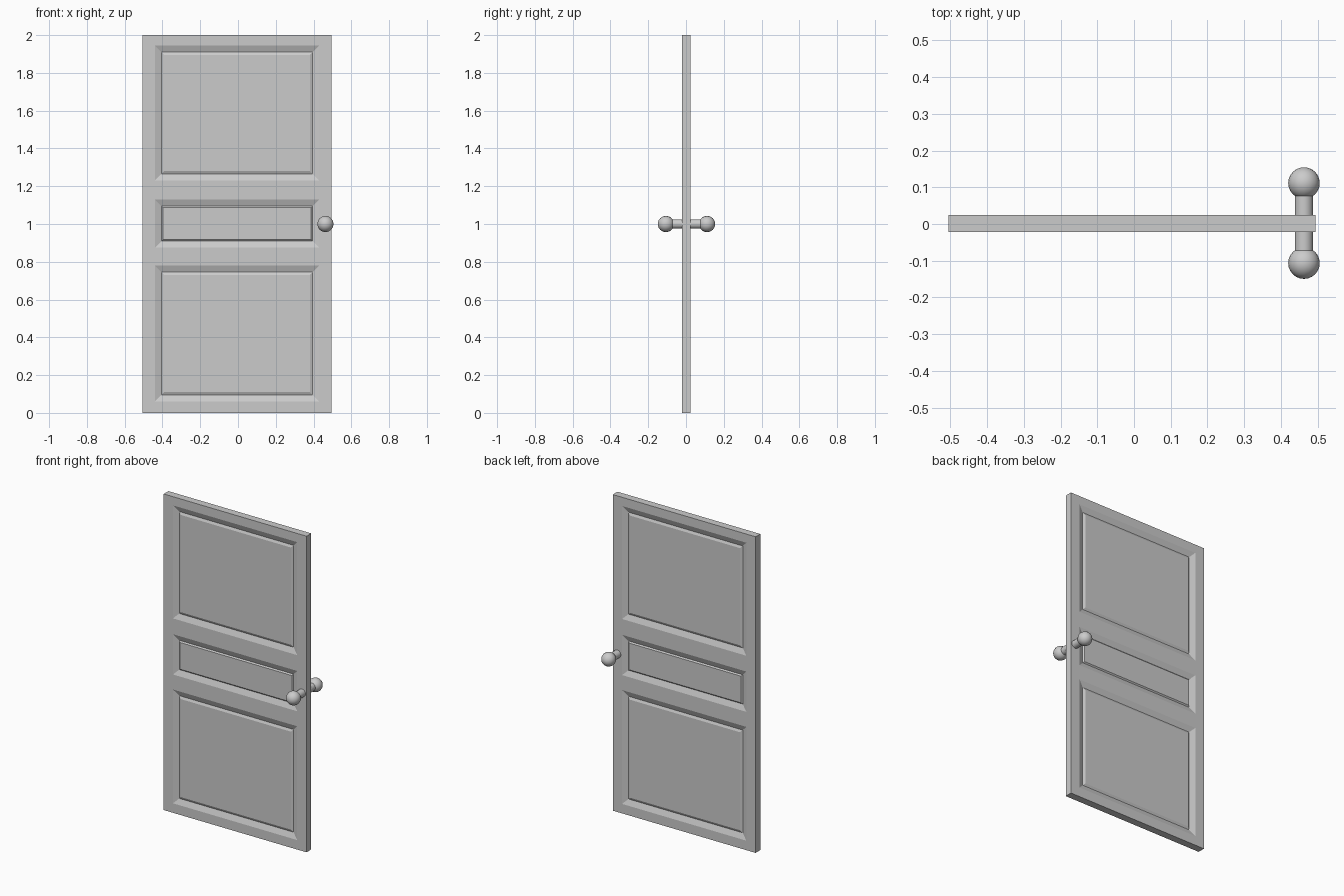
import bpy
import bmesh
from math import radians, pi
from mathutils import Matrix

cube = bpy.data.objects.get("Cube")
if cube:
    bpy.data.objects.remove(cube, do_unlink=True)

grey = bpy.data.materials.new("plain grey")
grey.use_nodes = True
grey.diffuse_color = (0.6, 0.6, 0.6, 1)
grey.node_tree.nodes["Principled BSDF"].inputs["Base Color"].default_value = (0.6, 0.6, 0.6, 1)


def finish(bm, name, smooth=False):
    mesh = bpy.data.meshes.new(name)
    bm.to_mesh(mesh)
    bm.free()
    mesh.materials.append(grey)
    obj = bpy.data.objects.new(name, mesh)
    bpy.context.collection.objects.link(obj)
    if smooth:
        bpy.ops.object.select_all(action="DESELECT")
        obj.select_set(True)
        bpy.context.view_layer.objects.active = obj
        bpy.ops.object.shade_smooth_by_angle(angle=radians(40))
    return obj


# Door slab, cut along the stiles and rails
LEFT, RIGHT = -0.44, 0.43
PANELS = [(0.06, 0.78, 0.015), (0.875, 1.13, 0.008), (1.23, 1.945, 0.015)]
bm = bmesh.new()
bmesh.ops.create_cube(bm, size=1, matrix=Matrix.Translation((-0.005, 0.0015, 1))
                      @ Matrix.Diagonal((1.0, 0.047, 2.0, 1)))
cuts = [((x, 0, 0), (1, 0, 0)) for x in (LEFT, RIGHT)]
cuts += [((0, 0, z), (0, 0, 1)) for panel in PANELS for z in panel[:2]]
for point, normal in cuts:
    bmesh.ops.bisect_plane(bm, geom=bm.verts[:] + bm.edges[:] + bm.faces[:],
                           plane_co=point, plane_no=normal)

# Sloped recess and raised field of each panel, on both sides
bm.normal_update()
for low, high, chamfer in PANELS:
    faces = [f for f in bm.faces if abs(f.normal.y) > 0.9
             and LEFT < f.calc_center_median().x < RIGHT
             and low < f.calc_center_median().z < high]
    for width, depth in ((0.035, -0.014), (chamfer, 0.007)):
        bmesh.ops.inset_individual(bm, faces=faces, thickness=width, depth=depth,
                                   use_even_offset=True)
finish(bm, "door_panel")

# Knobs and their stems, one pair on each side
for side, label in ((-1, "front"), (1, "back")):
    turn = Matrix.Rotation(pi / 2, 4, "X")
    bm = bmesh.new()
    bmesh.ops.create_uvsphere(bm, u_segments=16, v_segments=12, radius=0.043,
                              matrix=Matrix.Translation((0.463, 0.0025 + side * 0.109, 1)) @ turn)
    finish(bm, label + "_knob", True)
    bm = bmesh.new()
    bmesh.ops.create_cone(bm, cap_ends=True, segments=16, radius1=0.025, radius2=0.025,
                          depth=0.08,
                          matrix=Matrix.Translation((0.463, 0.0025 + side * 0.045, 1)) @ turn)
    finish(bm, label + "_knob_stem", True)
